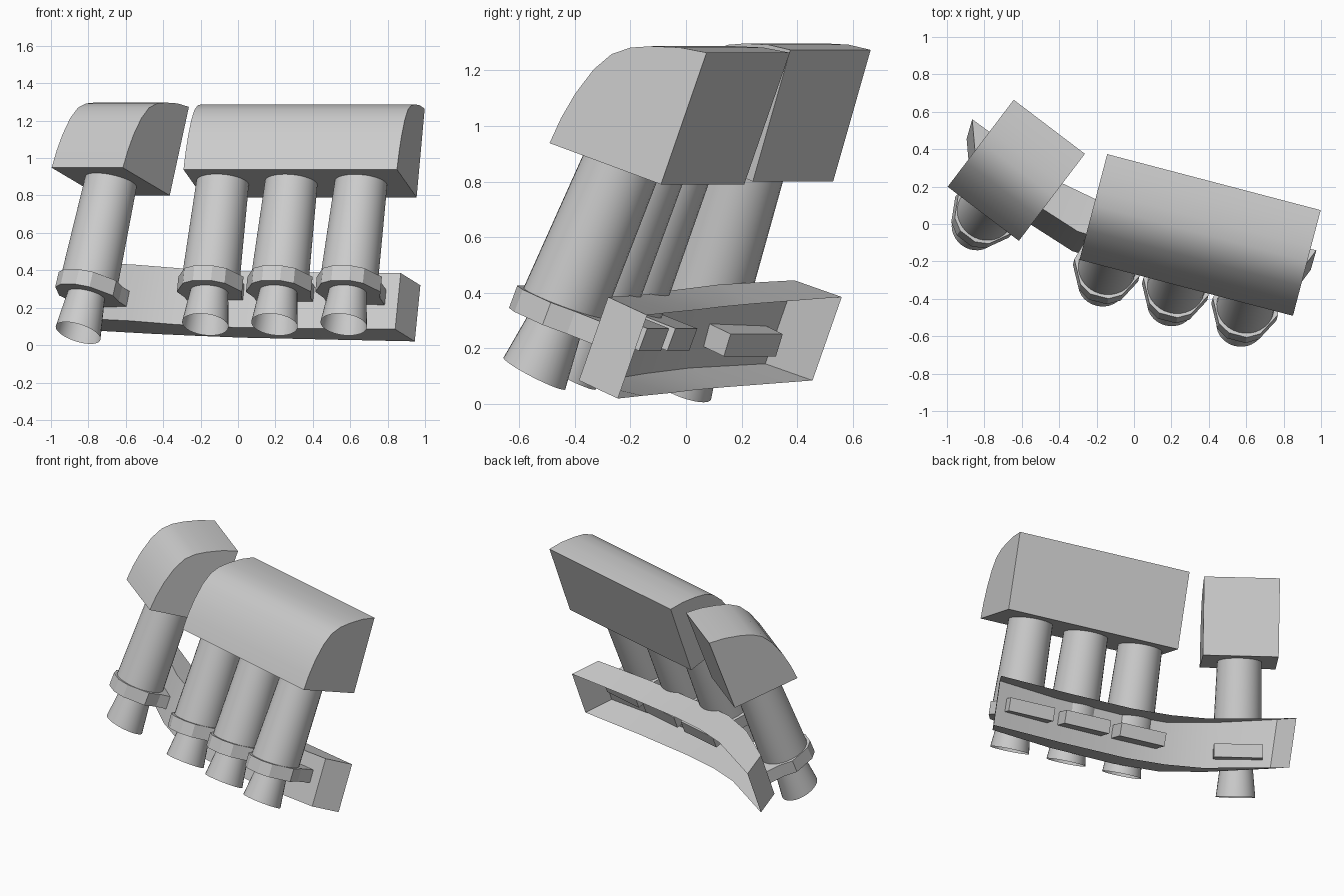
import bpy
from math import radians, cos, sin, pi
from mathutils import Matrix, Vector

if "Cube" in bpy.data.objects:
    bpy.data.objects.remove(bpy.data.objects["Cube"])


def frame(pos, heading, tilt):
    """Local frame turned about z, then leaning backwards."""
    return (Matrix.Translation(pos) @ Matrix.Rotation(radians(heading), 4, 'Z')
            @ Matrix.Rotation(radians(-tilt), 4, 'X'))


def make(name, verts, faces, smooth=None):
    mesh = bpy.data.meshes.new(name)
    mesh.from_pydata([tuple(v) for v in verts], [], faces)
    ob = bpy.data.objects.new(name, mesh)
    bpy.context.collection.objects.link(ob)
    bpy.ops.object.select_all(action='DESELECT')
    ob.select_set(True)
    bpy.context.view_layer.objects.active = ob
    bpy.ops.object.mode_set(mode='EDIT')
    bpy.ops.mesh.select_all(action='SELECT')
    bpy.ops.mesh.normals_make_consistent(inside=False)
    bpy.ops.object.mode_set(mode='OBJECT')
    if smooth:
        bpy.ops.object.shade_smooth_by_angle(angle=radians(smooth))
    return ob


def loft(name, a, b, capped=True, smooth=None):
    """Joins two equal loops of points."""
    n = len(a)
    faces = [(i, (i + 1) % n, n + (i + 1) % n, n + i) for i in range(n)]
    if capped:
        faces += [tuple(range(n)), tuple(range(n, 2 * n))]
    return make(name, list(a) + list(b), faces, smooth)


# Key caps: rounded front profile (depth, height), swept along the width
CAP = [(0, 0), (-.44, 0), (-.43, .1), (-.41, .2), (-.375, .305), (-.33, .38),
       (-.272, .425), (-.2, .456), (-.1, .487), (0, .503)]


def cap(name, corner, heading, width):
    m = frame(corner, heading, 19.7)
    loft(name, [m @ Vector((-width, y, z)) for y, z in CAP],
         [m @ Vector((0, y, z)) for y, z in CAP], smooth=35)


cap("wide_cap", (.955, -.09, .79), -14.7, 1.18)
cap("narrow_cap", (-.365, .24, .80), -37.2, .478)


# Plungers: shaft, mounting collar with rear tab, open flared foot
def ring(pos, radius, heading, tilt, n=32):
    m = frame(pos, heading, tilt)
    return [m @ Vector((radius * cos(2 * pi * i / n), radius * sin(2 * pi * i / n), 0))
            for i in range(n)]


COLLAR_HALF = [(.05, -.17), (.115, -.13), (.18, 0), (.155, .09), (.155, .26)]
COLLAR = COLLAR_HALF + [(-x, y) for x, y in reversed(COLLAR_HALF)]


def plunger(index, top, foot, heading, collar_z):
    top, foot = Vector(top), Vector(foot)
    axis = (top - foot).normalized()
    mid = foot + axis * ((collar_z - foot.z) / axis.z)
    loft(f"shaft_{index}", ring(top + axis * .03, .14, heading, 20),
         ring(mid, .156, heading, 21), smooth=40)
    m = frame(mid, heading, 21)
    loft(f"collar_{index}", [m @ Vector((x, y, -.043)) for x, y in COLLAR],
         [m @ Vector((x, y, .043)) for x, y in COLLAR])
    loft(f"foot_{index}", ring(mid - axis * .03, .10, heading, 22),
         ring(foot, .125, heading, 28), capped=False, smooth=40)


plunger(1, (-.082, -.04, .87), (-.175, -.33, .11), -14.7, .325)
plunger(2, (.285, -.133, .87), (.195, -.435, .11), -14.7, .325)
plunger(3, (.658, -.228, .87), (.565, -.545, .11), -14.7, .325)
plunger(4, (-.68, .222, .87), (-.855, -.025, .065), -37.2, .305)

# Curved mounting rail: open-backed shell with closed ends
WALL = [(.87, -.28, .385), (.45, -.225, .388), (0, -.13, .395),
        (-.3, -.04, .41), (-.55, .12, .43), (-.85, .39, .445)]
RIM = [(.975, -.14, .32), (.5, -.05, .33), (.05, .05, .34),
       (-.2, .13, .35), (-.42, .235, .36), (-.865, .56, .385)]
drop = Vector((-.03, -.105, -.30))
verts, faces = [], []
for w, r in zip(WALL, RIM):
    w, r = Vector(w), Vector(r)
    verts += [r, w, w + drop, r + drop]
for i in range(0, 4 * (len(WALL) - 1), 4):
    faces += [(i + k, i + k + 1, i + k + 5, i + k + 4) for k in range(3)]
last = 4 * (len(WALL) - 1)
faces += [(0, 1, 2, 3), tuple(range(last, last + 4))]
make("mounting_rail", verts, faces, 35)
